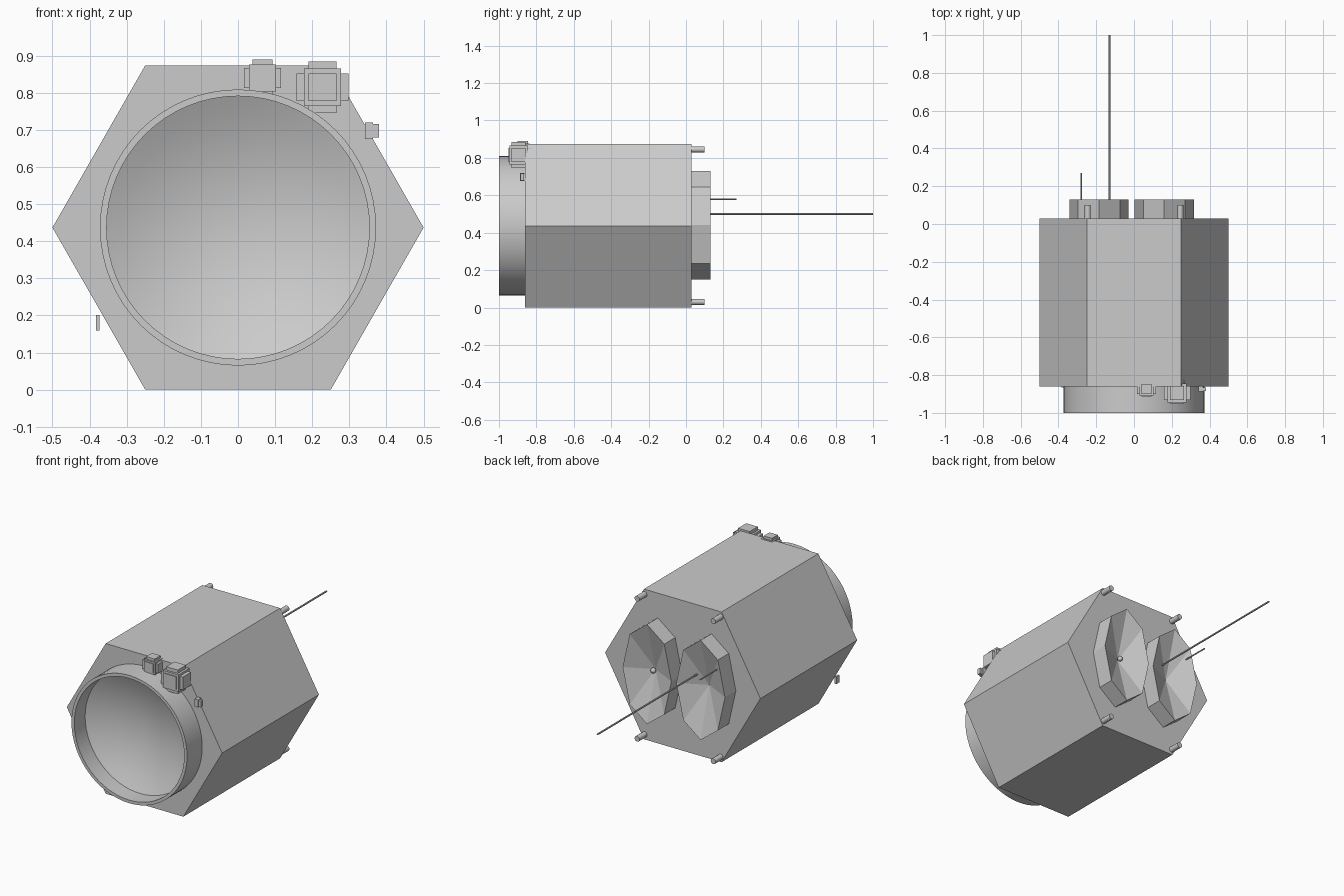
import bpy, bmesh, math
from mathutils import Matrix, Vector

if "Cube" in bpy.data.objects:
    bpy.data.objects.remove(bpy.data.objects["Cube"])

CZ = 0.437  # height of the body axis

grey = bpy.data.materials.new("light_grey")
grey.diffuse_color = (0.6, 0.6, 0.6, 1)
grey.use_nodes = True
grey.node_tree.nodes["Principled BSDF"].inputs["Base Color"].default_value = grey.diffuse_color


def finish(bm, name, smooth=False):
    bmesh.ops.remove_doubles(bm, verts=bm.verts, dist=1e-5)
    bmesh.ops.recalc_face_normals(bm, faces=bm.faces)
    me = bpy.data.meshes.new(name)
    bm.to_mesh(me)
    bm.free()
    ob = bpy.data.objects.new(name, me)
    bpy.context.collection.objects.link(ob)
    me.materials.append(grey)
    if smooth:
        bpy.ops.object.select_all(action='DESELECT')
        ob.select_set(True)
        bpy.context.view_layer.objects.active = ob
        bpy.ops.object.shade_smooth_by_angle(angle=math.radians(35))
    return ob


def ring(bm, rx, rz, y, n, cx=0, cz=CZ):
    return [bm.verts.new((cx + rx * math.cos(math.tau * i / n), y,
                          cz + rz * math.sin(math.tau * i / n))) for i in range(n)]


def bridge(bm, a, b):
    n = len(a)
    for i in range(n):
        bm.faces.new((a[i], a[(i + 1) % n], b[(i + 1) % n], b[i]))


def fan(bm, loop, tip):
    v = bm.verts.new(tip)
    for i in range(len(loop)):
        bm.faces.new((loop[i], loop[(i + 1) % len(loop)], v))


def add_box(bm, centre, size):
    bmesh.ops.create_cube(bm, size=1, matrix=Matrix.Translation(centre) @ Matrix.Diagonal((*size, 1)))


def rod(name, x, z, y0, y1, r, n=8):
    bm = bmesh.new()
    a, b = ring(bm, r, r, y0, n, x, z), ring(bm, r, r, y1, n, x, z)
    bridge(bm, a, b)
    bm.faces.new(a)
    bm.faces.new(b)
    return finish(bm, name, True)


# hexagonal body, its front face opened for the mirror
bm = bmesh.new()
front, back = ring(bm, 0.5, 0.5046, -0.86, 6), ring(bm, 0.5, 0.5046, 0.03, 6)
bridge(bm, front, back)
bm.faces.new(back)
hole = ring(bm, 0.363, 0.363, -0.86, 64)
edges = [bm.edges.get((front[i], front[(i + 1) % 6])) for i in range(6)]
edges += [bm.edges.new((hole[i], hole[(i + 1) % 64])) for i in range(64)]
bmesh.ops.triangle_fill(bm, edges=edges, use_beauty=True)
finish(bm, "hexagonal_body")

# front collar with a shallow concave dish inside
bm = bmesh.new()
profile = [(0.372, -0.86), (0.372, -1.0), (0.354, -1.0), (0.354, -0.9)]
profile += [(0.354 * k / 8, -0.81 - 0.09 * (k / 8) ** 2) for k in range(7, 0, -1)]
loops = [ring(bm, r, r, y, 64) for r, y in profile]
for a, b in zip(loops, loops[1:]):
    bridge(bm, a, b)
fan(bm, loops[-1], (0, -0.81, CZ))
finish(bm, "front_collar_and_dish", True)

# two eight-sided dishes on the back
for name, cx in (("left", -0.185), ("right", 0.16)):
    bm = bmesh.new()
    a = ring(bm, 0.157, 0.29, 0.03, 8, cx, 0.44)
    b = ring(bm, 0.157, 0.29, 0.13, 8, cx, 0.44)
    bridge(bm, a, b)
    fan(bm, b, (cx, 0.05, 0.44))
    finish(bm, name + "_back_dish")

# feed in the right dish
bm = bmesh.new()
bmesh.ops.create_uvsphere(bm, u_segments=12, v_segments=8, radius=0.015,
                          matrix=Matrix.Translation((0.16, 0.072, 0.44)))
finish(bm, "dish_feed", True)

# antenna rods
rod("long_antenna", -0.13, 0.5, 0.06, 1.0, 0.005)
rod("short_antenna", -0.28, 0.58, 0.08, 0.27, 0.004)

# pegs at the back corners
for x in (-0.245, 0.245):
    for z in (0.03, 0.845):
        rod("corner_peg", x, z, 0.03, 0.1, 0.016, 16)

# sensor cubes with a plate standing out on every side
for name, c, h in (("small_sensor", (0.066, -0.873, 0.84), 0.036),
                   ("large_sensor", (0.228, -0.895, 0.815), 0.05)):
    bm = bmesh.new()
    add_box(bm, c, (2 * h,) * 3)
    for axis in range(3):
        for s in (-1, 1):
            d = Vector((0, 0, 0))
            d[axis] = s * h * 1.2
            size = [1.5 * h] * 3
            size[axis] = 0.4 * h
            if (axis, s) == (1, -1):
                d[axis], size[axis] = -h, 0.2 * h
            add_box(bm, Vector(c) + d, size)
    finish(bm, name)

# small fittings beside the collar
bm = bmesh.new()
add_box(bm, (0.353, -0.872, 0.698), (0.022, 0.03, 0.044))
add_box(bm, (0.37, -0.875, 0.698), (0.02, 0.02, 0.036))
finish(bm, "right_fitting")
bm = bmesh.new()
add_box(bm, (-0.378, -0.85, 0.18), (0.01, 0.03, 0.042))
finish(bm, "left_fitting")
